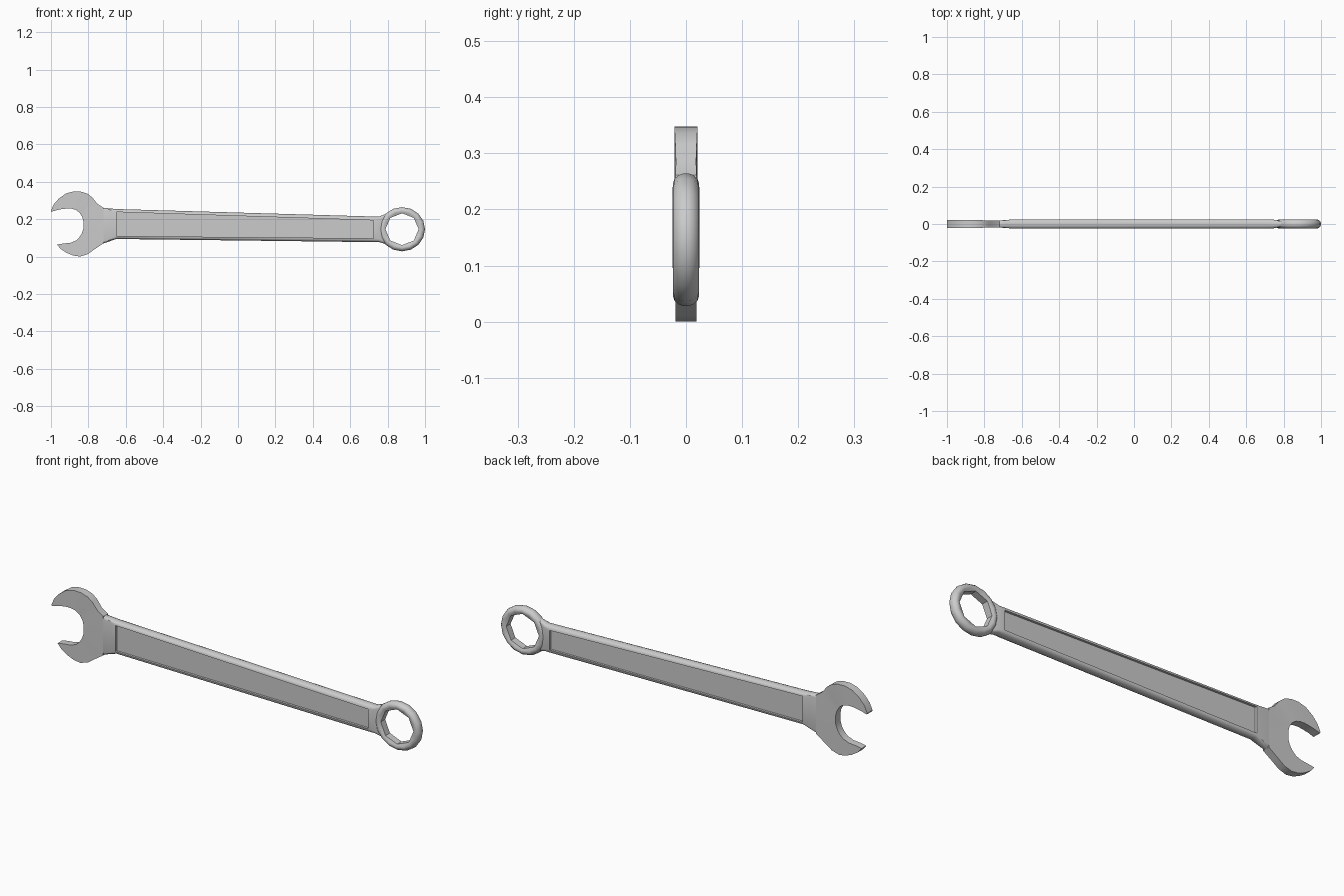
import bpy, bmesh
from math import cos, sin, pi

if "Cube" in bpy.data.objects:
    bpy.data.objects.remove(bpy.data.objects["Cube"])


def finish(name, bm, angle=0.6):
    bmesh.ops.recalc_face_normals(bm, faces=bm.faces)
    mesh = bpy.data.meshes.new(name)
    bm.to_mesh(mesh)
    bm.free()
    ob = bpy.data.objects.new(name, mesh)
    bpy.context.collection.objects.link(ob)
    bpy.ops.object.select_all(action='DESELECT')
    ob.select_set(True)
    bpy.context.view_layer.objects.active = ob
    bpy.ops.object.shade_smooth_by_angle(angle=angle)
    return ob


def loft(bm, rings, closed=False):
    """Skin closed rings of points; returns the faces strip by strip."""
    vs = [[bm.verts.new(p) for p in r] for r in rings]
    n, strips = len(vs[0]), []
    pairs = list(zip(vs, vs[1:])) + ([(vs[-1], vs[0])] if closed else [])
    for a, b in pairs:
        strips.append([bm.faces.new((a[i], a[(i + 1) % n], b[(i + 1) % n], b[i]))
                       for i in range(n)])
    if not closed:
        bm.faces.new(vs[0])
        bm.faces.new(vs[-1])
    return strips


# Handle: rounded section, flaring into both heads
def handle_section(x, lo, hi, y, flat):
    c, h = (lo + hi) / 2, (hi - lo) / 2
    m = (1 + flat) / 2
    quarter = [(flat, 1), (m, 0.93), (0.5 * m + 0.5, 0.75), (1, 0.35)]
    pts = quarter + [(a, -b) for a, b in quarter[::-1]]
    pts += [(-a, -b) for a, b in quarter] + [(-a, b) for a, b in quarter[::-1]]
    return [(x, b * y, c + a * h) for a, b in pts]


bm = bmesh.new()
strips = loft(bm, [handle_section(*s) for s in (
    (-0.77, 0.09, 0.24, 0.0170, 0.82),
    (-0.72, 0.070, 0.261, 0.0188, 0.86),
    (-0.685, 0.082, 0.257, 0.0215, 0.84),
    (-0.65, 0.094, 0.254, 0.0240, 0.80),
    (0.725, 0.077, 0.214, 0.0240, 0.70),
    (0.752, 0.078, 0.213, 0.0225, 0.75),
    (0.785, 0.068, 0.226, 0.0140, 0.80))])
# Recessed panel on both faces
panels = [f for f in strips[3] if abs(f.calc_center_median().y) > 0.0239]
for f in bmesh.ops.extrude_discrete_faces(bm, faces=panels)['faces']:
    s = 1 if f.calc_center_median().y > 0 else -1
    bmesh.ops.translate(bm, verts=f.verts, vec=(0, -s * 0.011, 0))
finish("handle", bm)

# Open-end jaw: outer point, inner point, half thickness along the C shape
stations = [
    (-0.948, 0.040, -0.968, 0.064, 0.0185),
    (-0.915, 0.019, -0.930, 0.070, 0.0185),
    (-0.880, 0.005, -0.898, 0.073, 0.0185),
    (-0.845, 0.000, -0.868, 0.084, 0.0185),
    (-0.805, 0.012, -0.848, 0.103, 0.0185),
    (-0.765, 0.040, -0.835, 0.124, 0.0185),
    (-0.720, 0.070, -0.827, 0.148, 0.0190),
    (-0.720, 0.261, -0.826, 0.185, 0.0190),
    (-0.754, 0.284, -0.833, 0.212, 0.0180),
    (-0.778, 0.315, -0.848, 0.236, 0.0190),
    (-0.805, 0.336, -0.868, 0.250, 0.0200),
    (-0.840, 0.347, -0.890, 0.256, 0.0205),
    (-0.880, 0.348, -0.915, 0.257, 0.0205),
    (-0.920, 0.337, -0.945, 0.253, 0.0205),
    (-0.958, 0.310, -0.970, 0.248, 0.0205),
    (-0.985, 0.279, -0.985, 0.243, 0.0205),
    (-1.000, 0.246, -0.998, 0.240, 0.0205)]
bm = bmesh.new()
loft(bm, [[(ox, -y, oz), (ox, y, oz), (ix, y, iz), (ix, -y, iz)]
          for ox, oz, ix, iz, y in stations])
finish("open_jaw", bm)

# Ring end: rounded band around an eight-sided hole
half = [(0.096, 0.0215), (0.104, 0.0235), (0.113, 0.0205), (0.120, 0.013), (0.123, 0.005)]
rings = []
for i in range(16):
    a = 2 * pi * i / 16
    hole = 0.089 * (1 if i % 2 == 0 else cos(pi / 8))
    prof = [(hole, 0.017)] + half + [(r, -y) for r, y in half[::-1]] + [(hole, -0.017)]
    rings.append([(0.877 + r * cos(a), y, 0.146 + 0.96 * r * sin(a)) for r, y in prof])
bm = bmesh.new()
loft(bm, rings, closed=True)
finish("ring_end", bm, 0.75)
